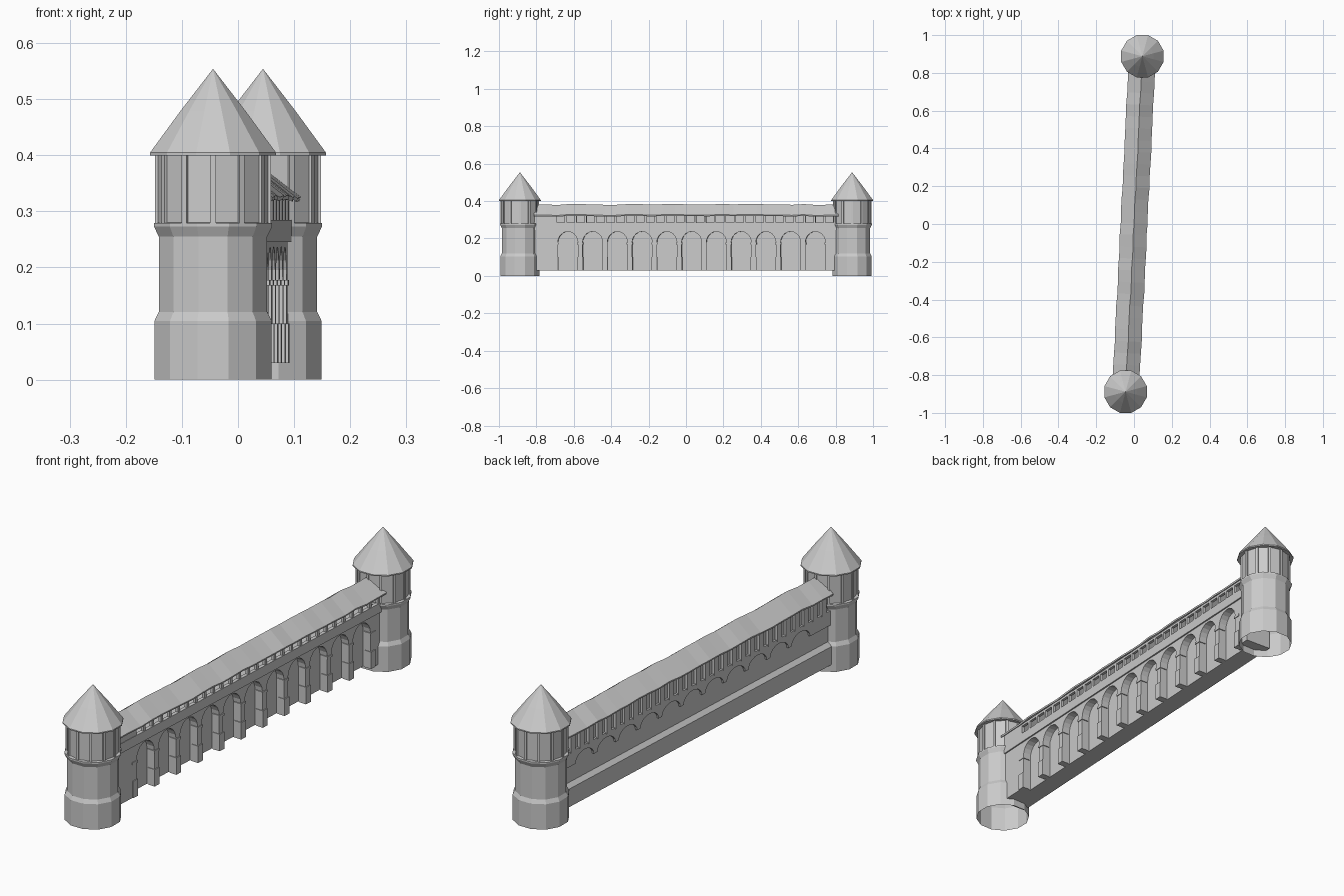
import bpy, bmesh, math, random
from mathutils import Vector

random.seed(4)
cube = bpy.data.objects.get("Cube")
if cube:
    bpy.data.objects.remove(cube, do_unlink=True)

TILT = -math.atan(0.0445 / 0.888)   # the wall runs slightly askew
HALF = 0.83                         # wall half length, ends inside the towers
BAY, FIRST, BAYS = 0.1325, -0.63, 11


def finish(bm, name, turn=0.0, loc=(0, 0, 0)):
    bmesh.ops.recalc_face_normals(bm, faces=bm.faces)
    mesh = bpy.data.meshes.new(name)
    bm.to_mesh(mesh)
    bm.free()
    obj = bpy.data.objects.new(name, mesh)
    obj.rotation_euler.z = turn
    obj.location = loc
    bpy.context.collection.objects.link(obj)
    return obj


def prism(points, offset, bm=None):
    """Extrude a closed outline of 3D points by an offset."""
    bm = bm or bmesh.new()
    face = bm.faces.new([bm.verts.new(p) for p in points])
    out = bmesh.ops.extrude_face_region(bm, geom=[face], use_keep_orig=True)
    moved = [g for g in out["geom"] if isinstance(g, bmesh.types.BMVert)]
    bmesh.ops.translate(bm, verts=moved, vec=Vector(offset))
    return bm


def box(bm, x0, x1, y0, y1, z0, z1):
    pts = [(x0, y0, z0), (x1, y0, z0), (x1, y1, z0), (x0, y1, z0)]
    prism(pts, (0, 0, z1 - z0), bm)


def lathe(name, profile, loc, sides=12, phase=0.5):
    """Faceted turned shape from (radius, height) pairs."""
    bm = bmesh.new()
    rings = []
    for r, z in profile:
        if r == 0:
            rings.append([bm.verts.new((0, 0, z))] * sides)
            continue
        angles = [(i + phase) * math.tau / sides for i in range(sides)]
        rings.append([bm.verts.new((r * math.cos(a), r * math.sin(a), z)) for a in angles])
    for a, b in zip(rings, rings[1:]):
        for i in range(sides):
            j = (i + 1) % sides
            quad = list(dict.fromkeys([a[i], a[j], b[j], b[i]]))
            bm.faces.new(quad)
    return finish(bm, name, loc=loc)


def arched_outline(x, top, bottom, y0, y1, spring, radius, rise, steps=10):
    """Wall elevation whose lower edge is cut by the row of arches."""
    pts = [(x, y1, top), (x, y0, top), (x, y0, bottom)]
    for k in range(BAYS):
        c = FIRST + k * BAY
        pts.append((x, c - radius, bottom))
        for s in range(steps + 1):
            a = math.pi * (1 - s / steps)
            pts.append((x, c + radius * math.cos(a), spring + rise * math.sin(a)))
        pts.append((x, c + radius, bottom))
    pts.append((x, y1, bottom))
    return pts


# Towers: open-bottomed shaft, panelled upper storey, conical roof
for label, side in (("front", -1), ("back", 1)):
    loc = (0.0445 * side, 0.888 * side, 0)
    lathe(label + "_tower_shaft",
          [(0.108, 0), (0.108, 0.105), (0.1, 0.121), (0.1, 0.255),
           (0.109, 0.273), (0.109, 0.279), (0.09, 0.281)], loc)
    lathe(label + "_tower_upper_storey", [(0.099, 0.278), (0.099, 0.403)], loc, phase=0)
    lathe(label + "_tower_roof",
          [(0.09, 0.402), (0.116, 0.4), (0.116, 0.405), (0.06, 0.479), (0, 0.554)], loc)
    bm = bmesh.new()
    for i in range(12):
        a = i * math.tau / 12
        d, t = Vector((math.cos(a), math.sin(a), 0)), Vector((-math.sin(a), math.cos(a), 0))
        corners = [d * r + t * w for r, w in
                   ((0.094, -0.005), (0.103, -0.005), (0.103, 0.005), (0.094, 0.005))]
        prism([c + Vector((0, 0, 0.279)) for c in corners], (0, 0, 0.123), bm)
    finish(bm, label + "_tower_posts", loc=loc)

# Wall core: battered plinth on the outer side, walkway floor and outer parapet
section = [(0.014, 0.03), (-0.066, 0.03), (-0.066, 0.105), (-0.05, 0.121),
           (-0.05, 0.325), (-0.04, 0.325), (-0.04, 0.262), (0.014, 0.262)]
finish(prism([(x, -HALF, z) for x, z in section], (0, 2 * HALF, 0)), "wall_core", TILT)

# Inner arcade and the shallow corbel arches on the outer side
arcade = arched_outline(0.013, 0.262, 0.03, -HALF, HALF, 0.177, 0.054, 0.06)
finish(prism(arcade, (0.036, 0, 0)), "inner_arcade", TILT)
corbels = arched_outline(-0.058, 0.25, 0.19, -HALF, HALF, 0.19, 0.056, 0.04)
finish(prism(corbels, (0.009, 0, 0)), "outer_corbel_arches", TILT)

# Pier feet and imposts between the arches
bm = bmesh.new()
for k in range(BAYS + 1):
    y = FIRST + (k - 0.5) * BAY
    box(bm, 0.02, 0.053, y - 0.015, y + 0.015, 0.03, 0.1)
    box(bm, 0.02, 0.052, y - 0.016, y + 0.016, 0.168, 0.178)
finish(bm, "pier_feet_and_imposts", TILT)

# Gallery parapet, solid end panel, head beam and window posts
bm = bmesh.new()
box(bm, 0.04, 0.055, -HALF, HALF, 0.245, 0.285)
box(bm, 0.041, 0.053, -HALF, -0.7, 0.285, 0.325)
box(bm, 0.041, 0.053, -HALF, HALF, 0.32, 0.33)
for i in range(29):
    y = -0.695 + i * 0.0533
    box(bm, 0.041, 0.053, y - 0.006, y + 0.006, 0.285, 0.322)
finish(bm, "gallery_windows", TILT)

# Ribs along the outer parapet
bm = bmesh.new()
for i in range(29):
    y = -0.77 + i * 0.055
    box(bm, -0.061, -0.049, y - 0.014, y + 0.014, 0.245, 0.322)
finish(bm, "outer_parapet_ribs", TILT)

# Gabled roof with slightly uneven courses
bm = bmesh.new()
profile = [(-0.071, 0.326), (0, 0.382), (0.071, 0.326), (0.069, 0.319), (0, 0.373), (-0.069, 0.319)]
rows, count = [], 26
for i in range(count + 1):
    y = -0.81 + 1.63 * i / count
    sag, sway = random.uniform(-0.003, 0.003), random.uniform(-0.002, 0.002)
    rows.append([bm.verts.new((x + sway, y, z + sag)) for x, z in profile])
for a, b in zip(rows, rows[1:]):
    for j in range(len(profile)):
        k = (j + 1) % len(profile)
        bm.faces.new((a[j], a[k], b[k], b[j]))
bm.faces.new(rows[0])
bm.faces.new(rows[-1])
finish(bm, "gallery_roof", TILT)
